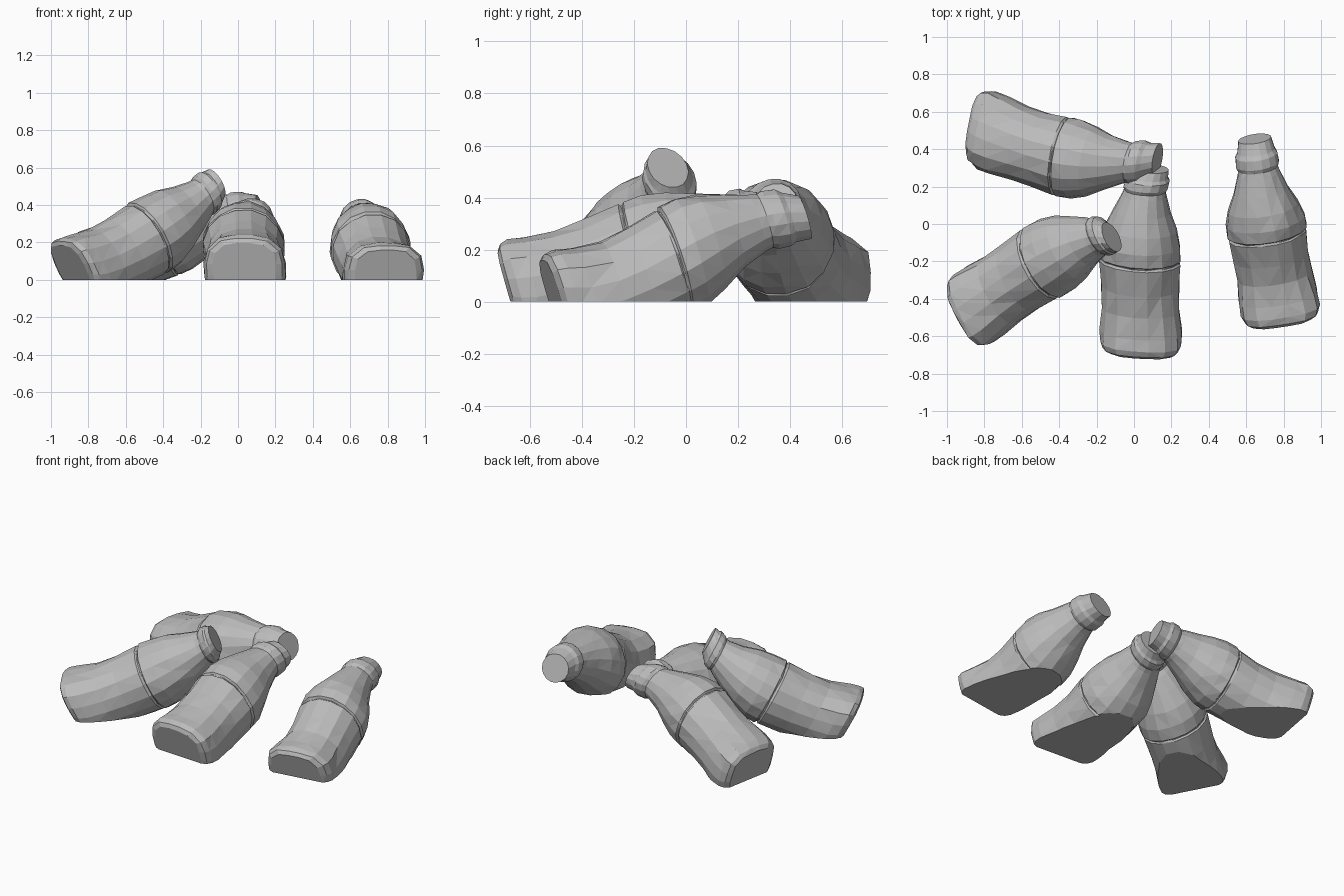
import bpy, bmesh, math, random
from mathutils import Vector

cube = bpy.data.objects.get("Cube")
if cube:
    bpy.data.objects.remove(cube)

random.seed(4)
SIDES = 16
KNOTS = (0, .25, .55, 1)  # shares of the length: base, waist, shoulder, cap end

grey = bpy.data.materials.new("candy_grey")
grey.use_nodes = True
grey.diffuse_color = (0.5, 0.5, 0.5, 1)
grey.node_tree.nodes["Principled BSDF"].inputs["Base Color"].default_value = (0.5, 0.5, 0.5, 1)

# Bottle outline: share of length, radius
PROFILE = [(0, .165), (.02, .195), (.06, .212), (.13, .213), (.25, .202), (.36, .205),
           (.487, .213), (.494, .206), (.499, .206), (.506, .216), (.57, .213), (.65, .19),
           (.74, .15), (.83, .117), (.86, .108), (.88, .117), (.925, .115), (.945, .102), (1, .088)]


def spine(t, points):
    """Smooth curve through the four points of a bottle."""
    total = Vector()
    for k, p in zip(KNOTS, points):
        weight = 1
        for other in KNOTS:
            if other != k:
                weight *= (t - other) / (k - other)
        total += p * weight
    return total


def bottle(name, *points, girth=1.0):
    points = [Vector(p) for p in points]
    along = (points[-1] - points[0]).normalized()
    side = along.cross(Vector((0, 0, 1))).normalized()
    up = side.cross(along)
    bm = bmesh.new()
    rings = []
    for t, r in PROFILE:
        centre = spine(t, points)
        # The foot is squarer and flatter than the rest
        foot = max(0, 1 - t / .35)
        power = 2 + 1.2 * foot
        ring = []
        for i in range(SIDES):
            ang = math.tau * (i + .5) / SIDES
            c, s = math.cos(ang), math.sin(ang)
            rad = r * girth * random.uniform(.985, 1.02)
            rad *= (abs(c) ** power + abs(s) ** power) ** (-1 / power)
            ring.append(bm.verts.new(centre + side * c * rad + up * s * rad * (1 - .14 * foot)))
        rings.append(ring)
    for lo, hi in zip(rings, rings[1:]):
        for i in range(SIDES):
            j = (i + 1) % SIDES
            bm.faces.new((lo[i], lo[j], hi[j], hi[i]))
    bm.faces.new(rings[0])
    bm.faces.new(rings[-1])
    bmesh.ops.recalc_face_normals(bm, faces=bm.faces)
    bmesh.ops.triangulate(bm, faces=bm.faces)
    # Flat underside where the bottle rests
    cut = bmesh.ops.bisect_plane(bm, geom=bm.verts[:] + bm.edges[:] + bm.faces[:],
                                 plane_co=(0, 0, 0), plane_no=(0, 0, 1), clear_inner=True)
    rim = [e for e in cut["geom_cut"] if isinstance(e, bmesh.types.BMEdge)]
    bmesh.ops.holes_fill(bm, edges=rim, sides=0)
    bmesh.ops.recalc_face_normals(bm, faces=bm.faces)
    mesh = bpy.data.meshes.new(name)
    bm.to_mesh(mesh)
    bm.free()
    mesh.materials.append(grey)
    bpy.context.collection.objects.link(bpy.data.objects.new(name, mesh))


# The pile of bottles: base, waist, shoulder and cap end of each
bottle("bottle_left", (.79, -.51, .025), (.75, -.27, .045), (.705, 0, .18), (.645, .455, .325))
bottle("bottle_middle", (.035, -.68, .055), (.035, -.45, .08), (.03, -.13, .19),
       (.095, .295, .335), girth=1.03)
bottle("bottle_right_front", (-.89, -.475, .06), (-.71, -.35, .1), (-.44, -.175, .25),
       (-.12, -.07, .515), girth=.98)
bottle("bottle_right_back", (-.845, .525, .07), (-.61, .43, .13), (-.33, .35, .25),
       (.125, .345, .37))
